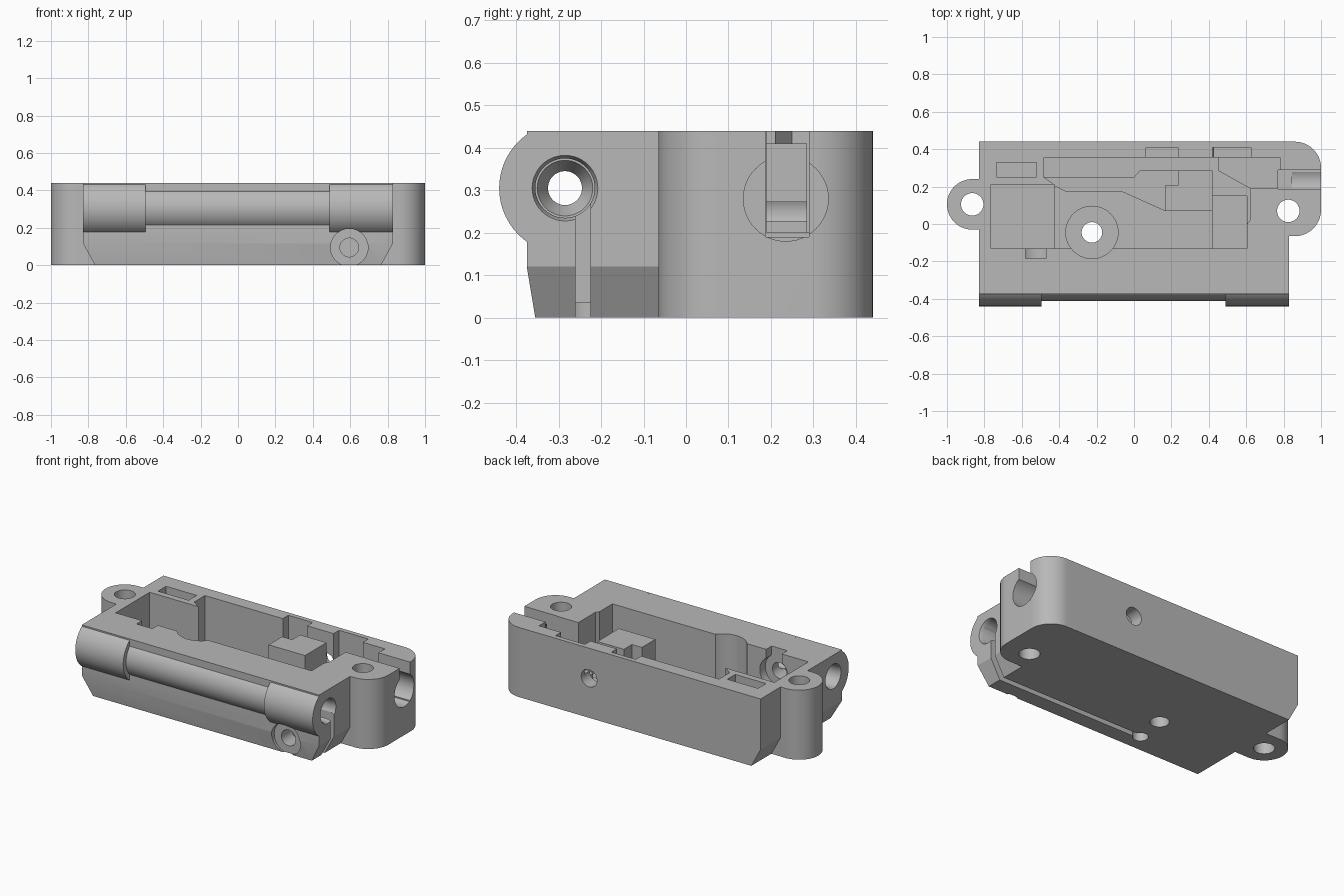
import bpy, bmesh
from math import cos, sin, radians, pi
from mathutils import Matrix, Vector

cube = bpy.data.objects.get("Cube")
if cube:
    bpy.data.objects.remove(cube, do_unlink=True)

grey = bpy.data.materials.new("plain grey")
grey.use_nodes = True
GREY = (0.48, 0.48, 0.48, 1)
grey.diffuse_color = GREY
grey.node_tree.nodes["Principled BSDF"].inputs["Base Color"].default_value = GREY


def finish(name, bm):
    bmesh.ops.recalc_face_normals(bm, faces=bm.faces)
    me = bpy.data.meshes.new(name)
    bm.to_mesh(me)
    bm.free()
    me.materials.append(grey)
    ob = bpy.data.objects.new(name, me)
    bpy.context.collection.objects.link(ob)
    return ob


def prism(name, pts, lo, hi, axis="z"):
    """Extrude an outline along z (points x, y) or along x (points y, z)."""
    bm = bmesh.new()
    place = (lambda a, b, t: (a, b, t)) if axis == "z" else (lambda a, b, t: (t, a, b))
    face = bm.faces.new([bm.verts.new(place(a, b, lo)) for a, b in pts])
    moved = bmesh.ops.extrude_face_region(bm, geom=[face])["geom"]
    bmesh.ops.translate(bm, vec=Vector(place(0, 0, hi - lo)),
                        verts=[v for v in moved if isinstance(v, bmesh.types.BMVert)])
    return finish(name, bm)


def box(name, x0, x1, y0, y1, z0, z1):
    return prism(name, [(x0, y0), (x1, y0), (x1, y1), (x0, y1)], z0, z1)


def rod(name, start, end, r1, r2=None):
    """Round bar or cone between two points."""
    a, b = Vector(start), Vector(end)
    m = Matrix.Translation((a + b) / 2) @ (b - a).to_track_quat("Z", "Y").to_matrix().to_4x4()
    bm = bmesh.new()
    bmesh.ops.create_cone(bm, cap_ends=True, segments=48, radius1=r1,
                          radius2=r1 if r2 is None else r2, depth=(b - a).length, matrix=m)
    return finish(name, bm)


def arc(cx, cy, r, a0, a1, n=16):
    return [(cx + r * cos(radians(a0 + (a1 - a0) * i / n)),
             cy + r * sin(radians(a0 + (a1 - a0) * i / n))) for i in range(n + 1)]


# Main body: straight upper part, tapered lower skirt
bm = bmesh.new()
rings = []
for x, y, z in ((0.765, -0.355, 0), (0.83, -0.375, 0.12), (0.83, -0.375, 0.44)):
    rings.append([bm.verts.new(p) for p in ((-x, y, z), (x, y, z), (x, 0.44, z), (-x, 0.44, z))])
for lower, upper in zip(rings, rings[1:]):
    for i in range(4):
        j = (i + 1) % 4
        bm.faces.new((lower[i], lower[j], upper[j], upper[i]))
bm.faces.new(rings[0])
bm.faces.new(rings[-1])
body = finish("housing", bm)


def combine(op, tool):
    tool.hide_render = True
    mod = body.modifiers.new("combine", "BOOLEAN")
    mod.operation = op
    mod.solver = "EXACT"
    mod.object = tool
    bpy.context.view_layer.objects.active = body
    bpy.ops.object.modifier_apply(modifier=mod.name)
    bpy.data.objects.remove(tool, do_unlink=True)


def add(tool):
    combine("UNION", tool)


def cut(tool):
    combine("DIFFERENCE", tool)


# Mounting ear and rounded end block
add(prism("ear", arc(-0.865, 0.105, 0.135, 90, 270, 28) + [(-0.7, -0.03), (-0.7, 0.24)], 0, 0.44))
add(prism("end_block", arc(0.86, 0.075, 0.14, -90, 0) + arc(0.86, 0.3, 0.14, 0, 90)
          + [(0.7, 0.44), (0.7, -0.065)], 0, 0.44))

# Front barrel: two thick ends and a slimmer middle
AY, AZ = -0.285, 0.305
for x0, x1 in ((-0.83, -0.495), (0.49, 0.83)):
    add(prism("barrel_end", arc(AY, AZ, 0.155, 119.4, 240, 28), x0, x1, "x"))
add(prism("barrel_middle", arc(AY, AZ, 0.127, 130, 230, 24), -0.52, 0.52, "x"))

# Open cavity
cut(prism("cavity", [(-0.765, -0.13), (0.605, -0.13), (0.605, 0), (0.62, 0.02), (0.62, 0.19),
                     (0.78, 0.19), (0.78, 0.355), (-0.48, 0.355), (-0.48, 0.25),
                     (-0.425, 0.21), (-0.765, 0.21)], 0.1, 0.6))

# Raised ledge, channel floor and post inside the cavity
add(prism("ledge", [(-0.44, 0.21), (-0.37, 0.175), (-0.07, 0.175), (0.165, 0.07), (0.42, 0.07),
                    (0.42, 0.285), (0.03, 0.285), (0, 0.25), (-0.49, 0.25)], 0.06, 0.18))
add(prism("channel_floor", [(0.45, 0.285), (0.62, 0.19), (0.62, 0.17), (0.8, 0.17),
                            (0.8, 0.37), (0.45, 0.37)], 0.06, 0.2))
add(prism("post", [(0.165, 0.07), (0.42, 0.07), (0.42, 0.285), (0.235, 0.285),
                   (0.235, 0.205), (0.165, 0.205)], 0.06, 0.41))

# Deeper end pockets
cut(box("pocket", -0.765, -0.425, -0.13, 0.21, 0.07, 0.3))
cut(box("pocket", 0.42, 0.605, -0.13, 0.15, 0.07, 0.3))

# Notches in the rear wall and the small window in the rim
for x0, x1 in ((0.065, 0.235), (0.42, 0.625)):
    cut(box("rear_notch", x0, x1, 0.34, 0.41, 0.25, 0.6))
cut(box("rim_window", -0.735, -0.52, 0.25, 0.33, 0.3, 0.6))

# Round seat and drain hole in the floor, plus mounting holes
cut(rod("seat", (-0.225, -0.045, 0.085), (-0.225, -0.045, 0.6), 0.14))
for x, y, r in ((-0.225, -0.045, 0.055), (-0.865, 0.105, 0.06), (0.825, 0.07, 0.06)):
    cut(rod("vertical_hole", (x, y, -0.1), (x, y, 0.6), r))

# Long bore through the barrel with wider flared mouths
cut(rod("bore", (-1.1, AY, AZ), (1.1, AY, AZ), 0.04))
for s in (-1, 1):
    cut(rod("bore_mouth", (s * 0.66, AY, AZ), (s * 0.9, AY, AZ), 0.07))
    cut(rod("bore_taper", (s * 0.6, AY, AZ), (s * 0.67, AY, AZ), 0.035, 0.0705))
    cut(rod("bore_flare", (s * 0.81, AY, AZ), (s * 0.84, AY, AZ), 0.068, 0.082))

# Cable socket in the end block, open at the top
cut(rod("end_socket", (0.845, 0.235, 0.28), (1.1, 0.235, 0.28), 0.1))
cut(box("end_slot", 0.77, 1.1, 0.187, 0.29, 0.19, 0.6))

# Matching socket in the front cavity wall, joined to the bore
cut(rod("inner_socket", (-0.525, -0.1, 0.3), (-0.525, -0.185, 0.3), 0.1))
cut(box("inner_slot", -0.58, -0.47, -0.185, -0.1, 0.3, 0.6))
cut(rod("inner_passage", (-0.525, -0.15, 0.3), (-0.525, -0.285, 0.3), 0.05))

# Rear screw hole, reaching through the post
cut(rod("rear_hole", (0.37, 0.03, 0.25), (0.37, 0.6, 0.25), 0.055))

# Recessed front screw hole
cut(rod("front_recess", (0.595, -0.345, 0.095), (0.595, -0.6, 0.095), 0.1))
cut(rod("front_hole", (0.595, -0.24, 0.095), (0.595, -0.5, 0.095), 0.05))

# Wire groove under the body and up the end face
cut(box("bottom_groove", -0.25, 0.9, -0.26, -0.225, -0.1, 0.035))
cut(box("end_groove", 0.7, 0.9, -0.26, -0.225, -0.1, 0.27))
cut(rod("bottom_hole", (-0.25, -0.2425, -0.1), (-0.25, -0.2425, 0.2), 0.045))

bpy.ops.object.select_all(action="DESELECT")
body.select_set(True)
bpy.context.view_layer.objects.active = body
bpy.ops.object.shade_smooth_by_angle(angle=pi / 7)
